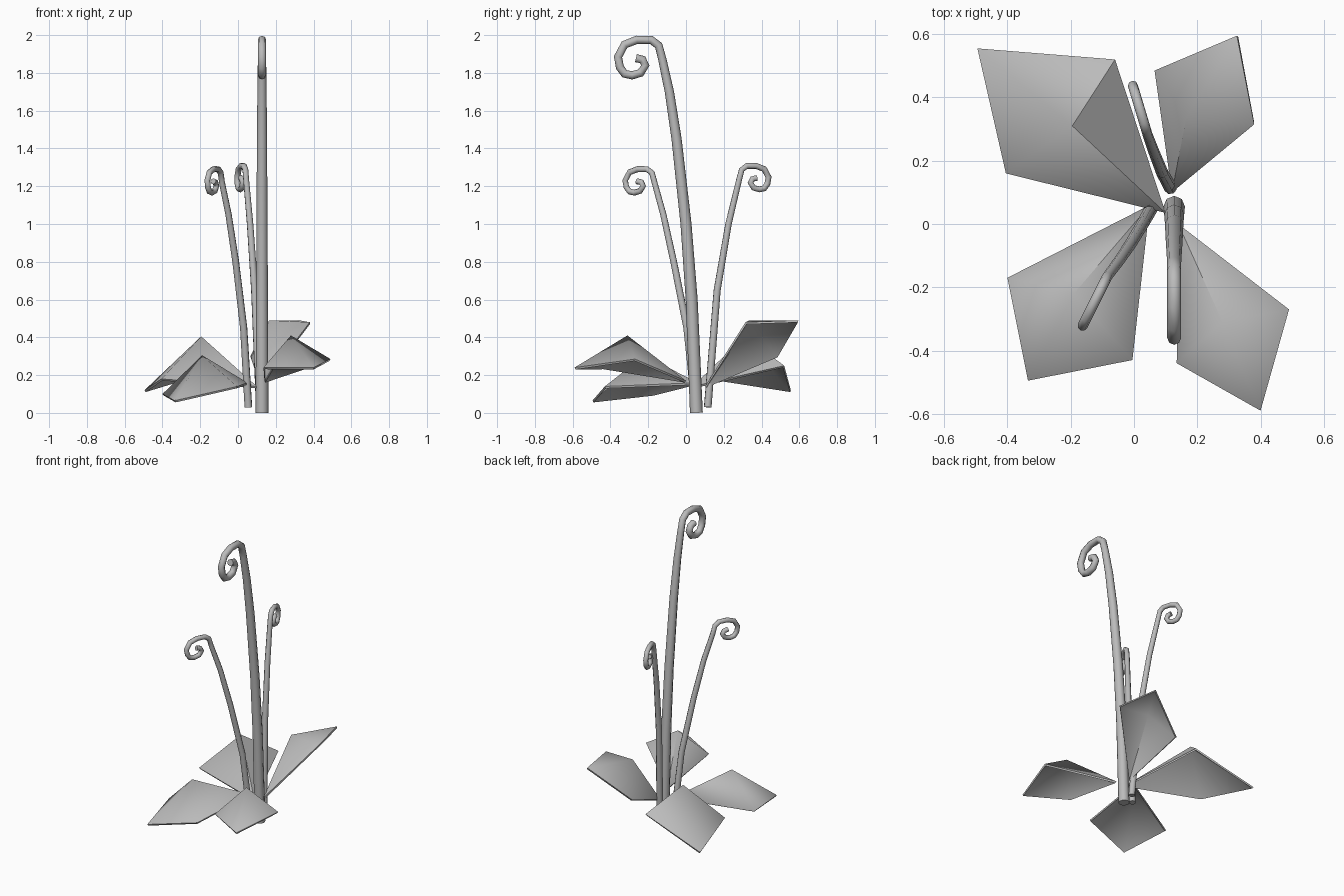
import bpy
import math
from mathutils import Vector

cube = bpy.data.objects.get("Cube")
if cube:
    bpy.data.objects.remove(cube, do_unlink=True)

grey = bpy.data.materials.new("plain_grey")
grey.use_nodes = True
grey.diffuse_color = (0.5, 0.5, 0.5, 1)
grey.node_tree.nodes["Principled BSDF"].inputs["Base Color"].default_value = grey.diffuse_color

# Curled frond head: (distance outward, height) from the top of the shaft
CURL = [(.02, .075), (.06, .105), (.135, .105), (.2, .08), (.235, .015),
        (.225, -.04), (.2, -.075), (.16, -.083), (.115, -.07), (.09, -.03),
        (.105, 0), (.14, .008)]


def activate(obj):
    bpy.ops.object.select_all(action="DESELECT")
    obj.select_set(True)
    bpy.context.view_layer.objects.active = obj


def stem(name, shaft, outward, scale, r_base, r_tip):
    """Tapered tube along the shaft, ending in a spiral curl."""
    points = [Vector(p) for p in shaft]
    top = points[-1].copy()
    for s, h in CURL:
        points.append(top + Vector((outward[0] * s, outward[1] * s, h)) * scale)
    data = bpy.data.curves.new(name, "CURVE")
    data.dimensions = "3D"
    data.bevel_depth = 1
    data.bevel_resolution = 2
    data.use_fill_caps = True
    spline = data.splines.new("POLY")
    spline.points.add(len(points) - 1)
    for i, (point, p) in enumerate(zip(spline.points, points)):
        point.co = (*p, 1)
        t = min(1, i / (len(shaft) - 1))
        point.radius = r_base + (r_tip - r_base) * t
    obj = bpy.data.objects.new(name, data)
    bpy.context.collection.objects.link(obj)
    activate(obj)
    bpy.ops.object.convert(target="MESH")
    obj = bpy.context.object
    obj.data.materials.clear()
    obj.data.materials.append(grey)
    bpy.ops.object.shade_smooth_by_angle(angle=math.radians(60))


def leaf(name, base, side_a, tip, side_b, crown):
    """Thin kite-shaped leaf raised to a crown in the middle."""
    mesh = bpy.data.meshes.new(name)
    fan = [(i, (i + 1) % 4, 4) for i in range(4)]
    mesh.from_pydata([base, side_a, tip, side_b, crown], [], fan)
    mesh.materials.append(grey)
    obj = bpy.data.objects.new(name, mesh)
    bpy.context.collection.objects.link(obj)
    solid = obj.modifiers.new("thickness", "SOLIDIFY")
    solid.thickness = 0.012
    solid.offset = -1
    activate(obj)
    bpy.ops.object.modifier_apply(modifier=solid.name)
    bpy.ops.object.shade_smooth_by_angle(angle=math.radians(60))


# Three curled stems
stem("tall_stem", [(.127, .055, 0), (.127, .03, .6), (.127, 0, 1), (.127, -.05, 1.45),
                   (.127, -.088, 1.7), (.127, -.125, 1.87)], (0, -1), 1, .034, .022)
stem("back_stem", [(.115, .115, .03), (.088, .165, .65), (.064, .225, 1),
                   (.043, .282, 1.238)], (-.3, 1), .66, .021, .016)
stem("front_stem", [(.055, .05, .03), (.03, .005, .45), (-.012, -.065, .8),
                    (-.05, -.12, 1.05), (-.085, -.167, 1.221)], (-.5, -1), .66, .021, .016)

# Four folded leaves around the base
leaf("back_right_leaf", (.1, .035, .14), (-.06, .52, .25), (-.495, .555, .12),
     (-.405, .16, .18), (-.195, .31, .405))
leaf("back_left_leaf", (.12, .1, .14), (.38, .315, .48), (.325, .595, .49),
     (.065, .485, .3), (.165, .335, .49))
leaf("front_right_leaf", (.05, .06, .16), (-.4, -.17, .1), (-.335, -.495, .065),
     (-.005, -.43, .14), (-.19, -.22, .305))
leaf("front_left_leaf", (.14, 0, .17), (.135, -.44, .24), (.4, -.59, .24),
     (.49, -.27, .285), (.28, -.31, .41))
